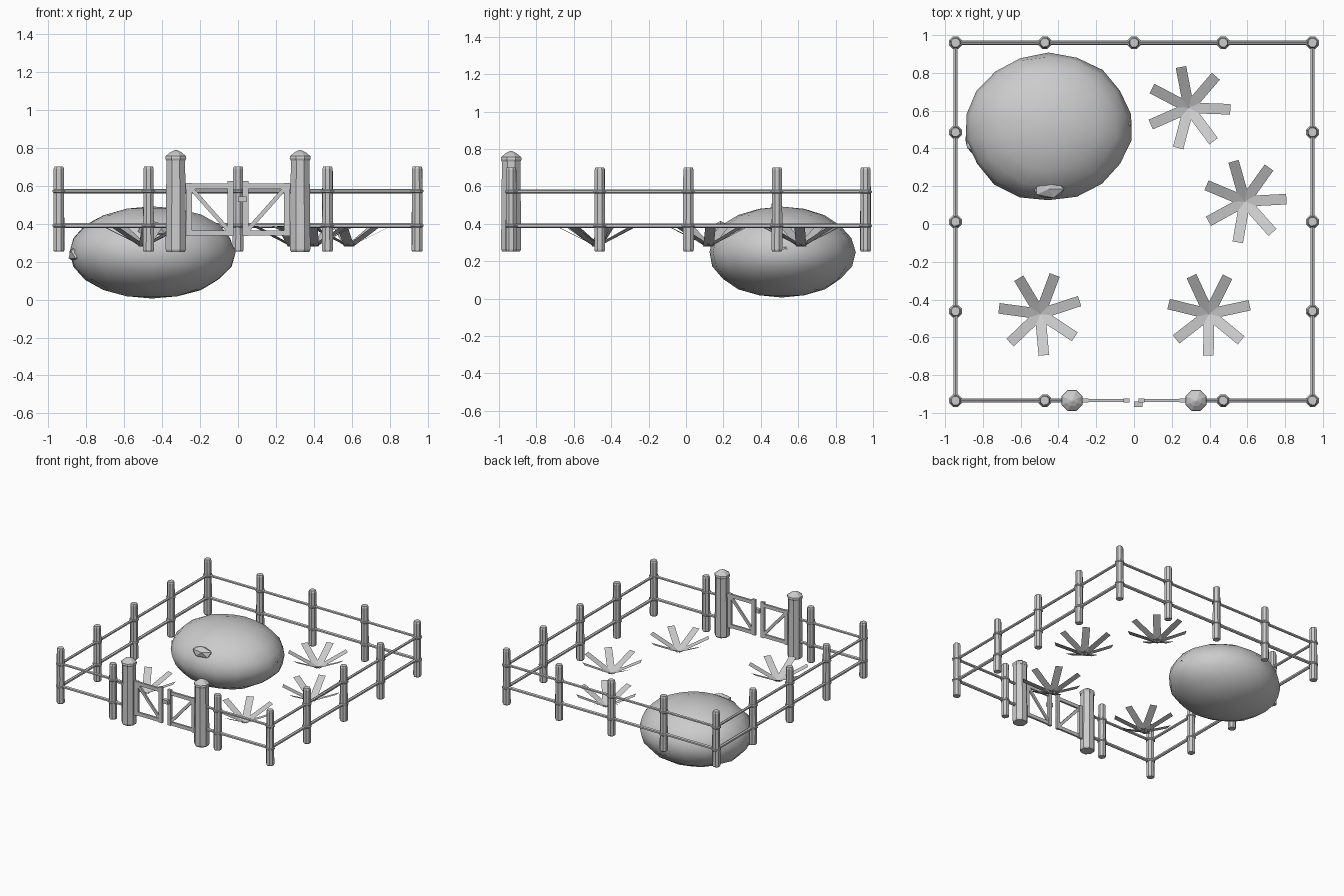
import bpy, bmesh, math, random
from mathutils import Vector, Matrix

if "Cube" in bpy.data.objects:
    bpy.data.objects.remove(bpy.data.objects["Cube"])

random.seed(4)
X, YB, YF = 0.945, 0.96, -0.935      # fence lines


def finish(name, bm, smooth=False):
    me = bpy.data.meshes.new(name)
    bm.to_mesh(me)
    bm.free()
    ob = bpy.data.objects.new(name, me)
    bpy.context.collection.objects.link(ob)
    for p in me.polygons:
        p.use_smooth = smooth
    return ob


def lathe(name, loc, profile, sides=8, jitter=0.0):
    """Closed faceted turned shape from (radius, z) pairs."""
    bm = bmesh.new()
    rings = []
    for r, z in profile:
        rings.append([bm.verts.new((
            loc[0] + (r + random.uniform(-jitter, jitter)) * math.cos(2 * math.pi * (i + .5) / sides),
            loc[1] + (r + random.uniform(-jitter, jitter)) * math.sin(2 * math.pi * (i + .5) / sides),
            z)) for i in range(sides)])
    for a, b in zip(rings, rings[1:]):
        for i in range(sides):
            j = (i + 1) % sides
            bm.faces.new((a[i], a[j], b[j], b[i]))
    bm.faces.new(rings[0][::-1])
    bm.faces.new(rings[-1])
    return finish(name, bm)


def pole(name, a, b, r, sides=6):
    a, b = Vector(a), Vector(b)
    d = b - a
    bm = bmesh.new()
    m = Matrix.Translation((a + b) / 2) @ d.to_track_quat('Z', 'Y').to_matrix().to_4x4()
    bmesh.ops.create_cone(bm, cap_ends=True, segments=sides, radius1=r, radius2=r,
                          depth=d.length, matrix=m)
    return finish(name, bm)


def board(name, a, b, width, depth):
    """Flat board lying in the xz plane between two points."""
    a, b = Vector(a), Vector(b)
    d = b - a
    rot = Matrix.Rotation(-math.atan2(d.z, d.x), 4, 'Y')
    bm = bmesh.new()
    bmesh.ops.create_cube(bm, size=1, matrix=Matrix.Translation((a + b) / 2) @ rot
                          @ Matrix.Diagonal((d.length, depth, width, 1)))
    return finish(name, bm)


# fence posts with rope bindings at each rail
ts = [0, .25, .5, .75, 1]
ys = [YF + t * (YB - YF) for t in ts]
xs = [-X, -0.472, 0, 0.472, X]
spots = [(x, YB) for x in xs] + [(x, YF) for x in xs if x]
spots += [(s * X, y) for s in (-1, 1) for y in ys[1:-1]]
for x, y in spots:
    lathe("fence_post", (x, y), [(.027, .253), (.031, .262), (.030, .45), (.029, .69), (.024, .702)],
          jitter=.001)
    for z in (.572, .39):
        lathe("rope_binding", (x, y), [(.030, z - .009), (.036, z - .004), (.036, z + .004), (.030, z + .009)])

# rails
for z, r in ((.572, .011), (.39, .013)):
    for s in (-1, 1):
        pole("side_rail", (s * X, YF, z), (s * X, YB, z), r)
        pole("front_rail", (s * X, YF, z), (s * .33, YF, z), r)
    pole("back_rail", (-X, YB, z), (X, YB, z), r)

# gate posts and the two gate leaves
for s in (-1, 1):
    lathe("gate_post", (s * .328, YF), [(.052, .252), (.058, .265), (.056, .5), (.053, .735)])
    lathe("gate_post_cap", (s * .328, YF), [(.054, .733), (.060, .745), (.058, .757), (.032, .777), (.004, .79)])
    board("gate_outer_stile", (s * .258, YF, .335), (s * .258, YF, .615), .032, .02)
    board("gate_inner_stile", (s * .04, YF, .335), (s * .04, YF, .625), .03, .02)
    for z in (.352, .598):
        board("gate_rail", (s * .025, YF, z), (s * .29, YF, z), .028, .016)
    board("gate_brace", (s * .05, YF, .365), (s * .245, YF, .585), .022, .014)
board("gate_latch", (0, -.955, .53), (.045, -.955, .53), .03, .03)

# large boulder
bm = bmesh.new()
bmesh.ops.create_uvsphere(bm, u_segments=18, v_segments=10, radius=1)
for v in bm.verts:
    v.co *= random.uniform(.988, 1.018) if abs(v.co.z) < .9 else 1.0
    v.co = Vector((-.453 + .44 * v.co.x, .512 + .39 * v.co.y, .249 + .243 * v.co.z))
finish("boulder", bm, True)

# rough chips set into the boulder
for loc, size in (((-.45, .185, .37), (.09, .055, .045)),
                  ((-.84, .45, .24), (.06, .09, .05)),
                  ((-.07, .53, .25), (.06, .09, .05))):
    bm = bmesh.new()
    bmesh.ops.create_icosphere(bm, subdivisions=1, radius=1,
                               matrix=Matrix.Translation(loc) @ Matrix.Diagonal((*size, 1)))
    finish("boulder_chip", bm)

# star-shaped plants with seven flat blades
for n, (cx, cy, start) in enumerate([(.29, .615, -2), (.587, .12, 3), (-.497, -.476, 18), (.397, -.476, 12)]):
    bm = bmesh.new()
    for k in range(7):
        a = math.radians(start + k * 360 / 7)
        out, side = Vector((math.cos(a), math.sin(a), 0)), Vector((-math.sin(a), math.cos(a), 0))
        c = Vector((cx, cy, 0))
        rows = []
        for d, z in ((0, .28), (.11, .333), (.22, .388)):
            p = c + out * d + Vector((0, 0, z))
            rows.append((bm.verts.new(p - side * .028), bm.verts.new(p + side * .028)))
        for p, q in zip(rows, rows[1:]):
            bm.faces.new((p[0], q[0], q[1], p[1]))
    finish("leafy_plant_%d" % (n + 1), bm)
